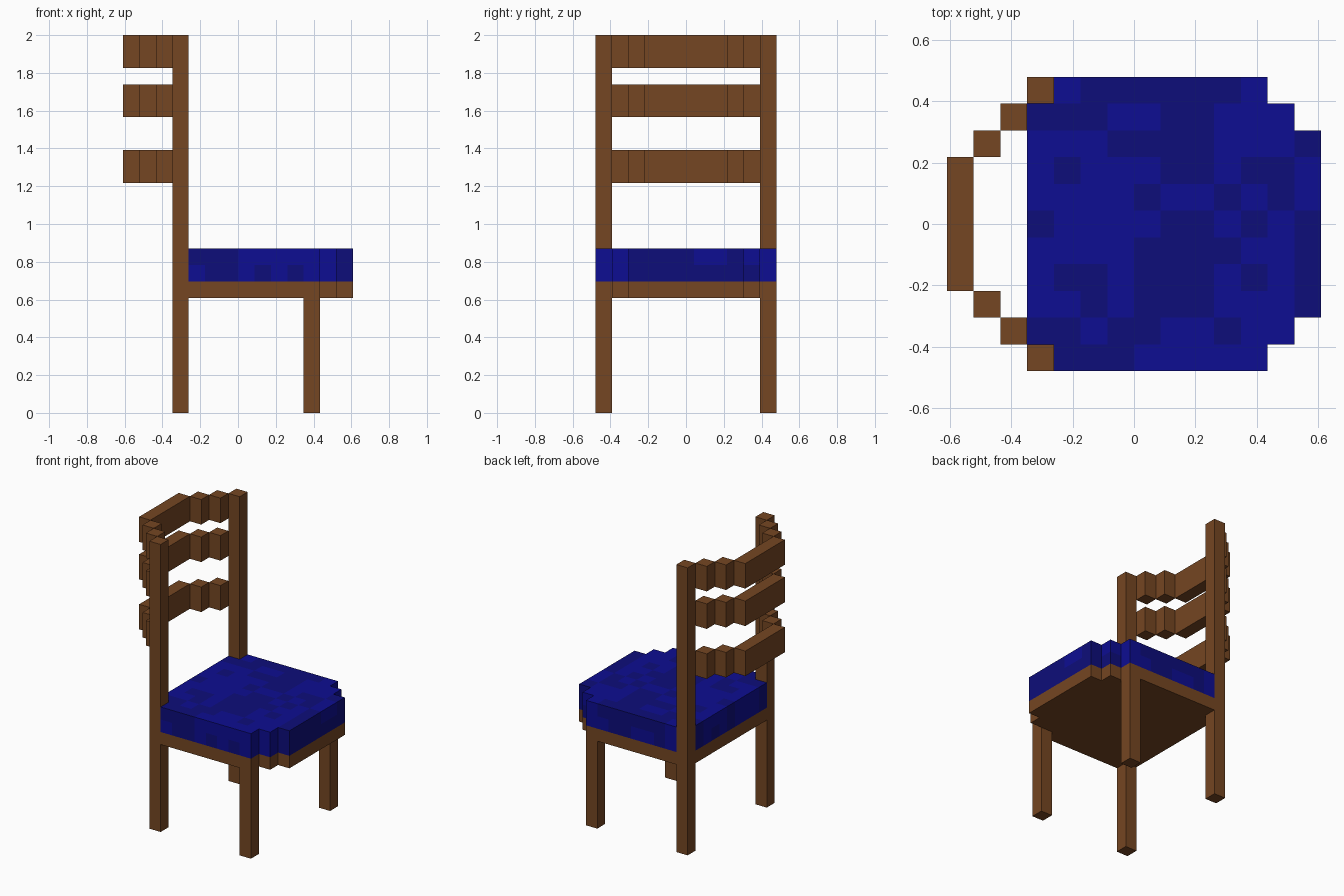
import bpy
import bmesh
from mathutils import Vector

U = 2 / 23  # one block of the model's grid

cube = bpy.data.objects.get("Cube")
if cube:
    bpy.data.objects.remove(cube, do_unlink=True)


def material(name, color):
    mat = bpy.data.materials.new(name)
    mat.use_nodes = True
    mat.diffuse_color = (*color, 1)
    mat.node_tree.nodes["Principled BSDF"].inputs["Base Color"].default_value = (*color, 1)
    return mat


wood = material("brown_wood", (0.178, 0.061, 0.016))
blue = material("bright_blue", (0.004, 0.004, 0.287))
navy = material("dark_blue", (0.004, 0.004, 0.195))


def finish(name, bm, mats):
    bmesh.ops.recalc_face_normals(bm, faces=bm.faces)
    mesh = bpy.data.meshes.new(name)
    bm.to_mesh(mesh)
    bm.free()
    for mat in mats:
        mesh.materials.append(mat)
    obj = bpy.data.objects.new(name, mesh)
    bpy.context.collection.objects.link(obj)


def prism(bm, outline, z0, z1):
    """Extrude a plan outline, given in blocks, from z0 to z1."""
    face = bm.faces.new([bm.verts.new((x * U, y * U, z0 * U)) for x, y in outline])
    top = bmesh.ops.extrude_face_region(bm, geom=[face])["geom"]
    verts = [v for v in top if isinstance(v, bmesh.types.BMVert)]
    bmesh.ops.translate(bm, verts=verts, vec=(0, 0, (z1 - z0) * U))


def block(bm, x0, x1, y0, y1, z0, z1):
    prism(bm, [(x0, y0), (x1, y0), (x1, y1), (x0, y1)], z0, z1)


# Back posts and front legs
for side, s in (("left", 1), ("right", -1)):
    # the front faces -y, so +y is the far side of the chair
    for part, x, height in (("back_post", -4, 23), ("front_leg", 4, 7)):
        bm = bmesh.new()
        block(bm, x, x + 1, s * 4.5, s * 5.5, 0, height)
        finish(f"{part}_{'far' if s > 0 else 'near'}", bm, [wood])

# Stepped back rails
for name, z in (("lower_rail", 14), ("middle_rail", 18), ("top_rail", 21)):
    bm = bmesh.new()
    block(bm, -7, -6, -2.5, 2.5, z, z + 2)
    for s in (1, -1):
        block(bm, -6, -5, s * 2.5, s * 3.5, z, z + 2)
        block(bm, -5, -4, s * 3.5, s * 4.5, z, z + 2)
    finish(name, bm, [wood])

# Seat frame with stepped corners
half = [(-4, 4.5), (-3, 4.5), (-3, 5.5), (5, 5.5), (5, 4.5), (6, 4.5), (6, 3.5), (7, 3.5)]
bm = bmesh.new()
prism(bm, half + [(x, -y) for x, y in reversed(half)], 7, 8)
finish("seat_frame", bm, [wood])

# Mottled cushion: one character per block, rows from +y to -y,
# d = dark, l = bright, . = empty
upper = [
    ".lddddddl..",
    "dddllddlll.",
    "lllddddllld",
    "ldlllddlddl",
    "lllldlldldl",
    "dllllddldld",
    "llllddddlld",
    "lddldddldld",
    "lldldddllld",
    "ddlddlldll.",
    ".dddlllll..",
]
lower = [
    ".ldllddll..",
    "dllddlddld.",
    "llddllddldd",
    "dlllddlllld",
    "lldlldlddld",
    "dlllldldldd",
    "llddllldldd",
    "ldllddllldd",
    "lldllddlldd",
    "dllddlldll.",
    ".lddldldl..",
]
cells = {}
for k, rows in ((8, lower), (9, upper)):
    for r, row in enumerate(rows):
        for c, ch in enumerate(row):
            if ch != ".":
                cells[(c - 4, 5 - r, k)] = int(ch == "d")

bm = bmesh.new()
for cell, shade in cells.items():
    center = Vector(cell) + Vector((0.5, 0, 0.5))
    for axis in range(3):
        for sign in (1, -1):
            step = Vector((0, 0, 0))
            step[axis] = sign
            if tuple(int(v) for v in Vector(cell) + step) in cells:
                continue
            a, b = Vector(step.yzx) / 2, Vector(step.zxy) / 2
            mid = center + step / 2
            corners = (mid + a + b, mid - a + b, mid - a - b, mid + a - b)
            face = bm.faces.new([bm.verts.new(p * U) for p in corners])
            face.material_index = shade
bmesh.ops.remove_doubles(bm, verts=bm.verts, dist=U / 100)
finish("seat_cushion", bm, [blue, navy])
